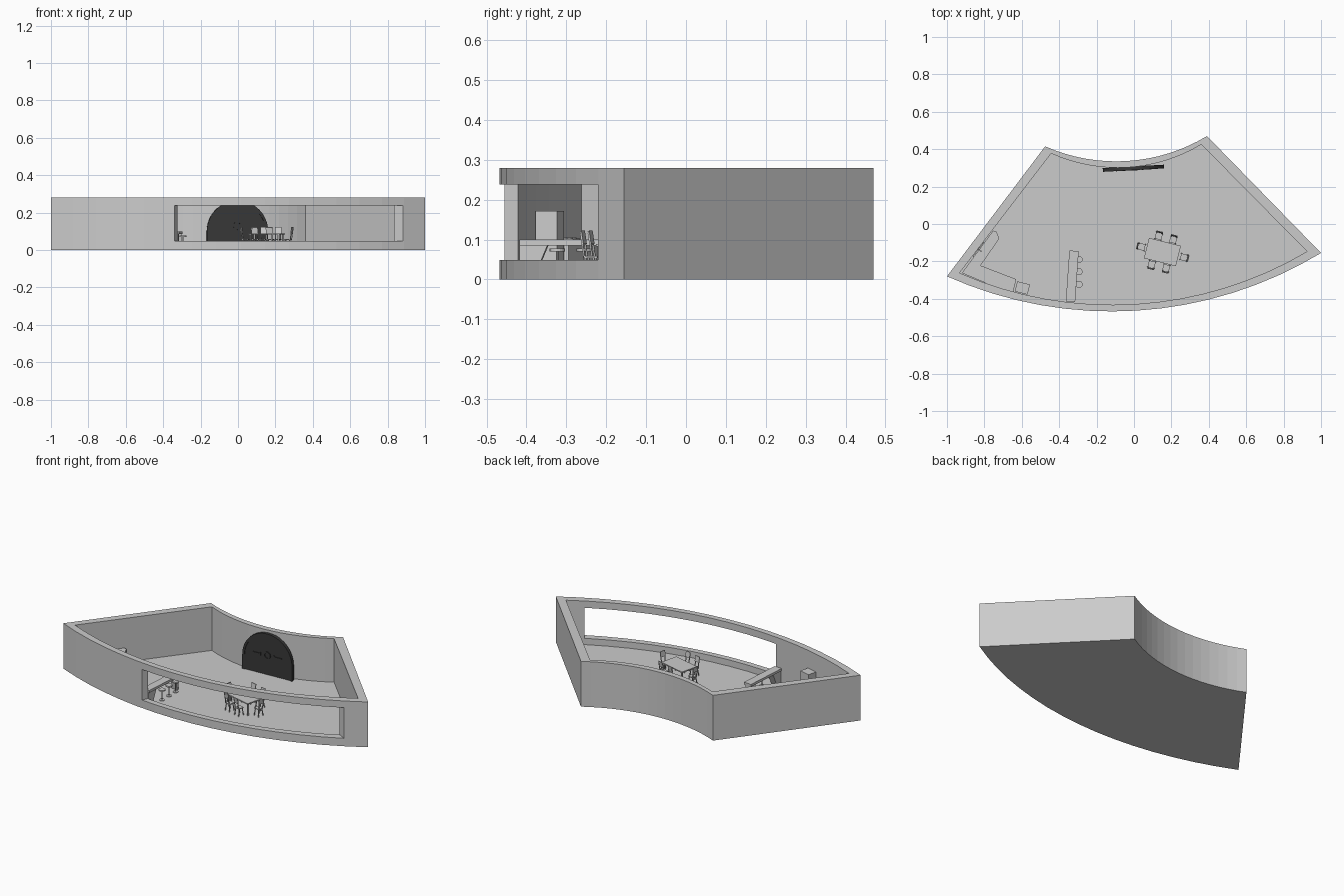
import bpy, bmesh
from math import sin, cos, pi, atan2, radians, hypot, asin
from mathutils import Matrix, Vector

if "Cube" in bpy.data.objects:
    bpy.data.objects.remove(bpy.data.objects["Cube"])

H, FLOOR = 0.28, 0.01


def finish(name, bm, mat=None, matrix=None):
    bmesh.ops.recalc_face_normals(bm, faces=bm.faces)
    me = bpy.data.meshes.new(name)
    bm.to_mesh(me)
    bm.free()
    ob = bpy.data.objects.new(name, me)
    bpy.context.collection.objects.link(ob)
    if mat:
        me.materials.append(mat)
    if matrix:
        ob.matrix_world = matrix
    return ob


def bridge(bm, a, b):
    for i in range(len(a)):
        j = (i + 1) % len(a)
        bm.faces.new((a[i], a[j], b[j], b[i]))


def prism(name, pts, z0, z1, mat=None, matrix=None):
    bm = bmesh.new()
    a = [bm.verts.new((x, y, z0)) for x, y in pts]
    b = [bm.verts.new((x, y, z1)) for x, y in pts]
    bridge(bm, a, b)
    bm.faces.new(a)
    bm.faces.new(b)
    return finish(name, bm, mat, matrix)


def box(bm, size, loc, rx=0, ry=0):
    m = (Matrix.Translation(loc) @ Matrix.Rotation(rx, 4, 'X') @ Matrix.Rotation(ry, 4, 'Y')
         @ Matrix.Diagonal((*size, 1)))
    bmesh.ops.create_cube(bm, size=1, matrix=m)


def disc(bm, r, z0, z1, x=0, y=0, n=16, r2=None):
    bmesh.ops.create_cone(bm, cap_ends=True, segments=n, radius1=r, radius2=r if r2 is None else r2,
                          depth=z1 - z0, matrix=Matrix.Translation((x, y, (z0 + z1) / 2)))


def place(x, y, deg=0, z=0):
    return Matrix.Translation((x, y, z)) @ Matrix.Rotation(radians(deg), 4, 'Z')


def arc(p, q, sag, n=16):
    # arc from p to q bulging towards -y
    p, q = Vector(p), Vector(q)
    d = q - p
    c = d.length
    r = (c * c / 4 + sag * sag) / (2 * sag)
    up = Vector((-d.y, d.x)) / c
    centre = (p + q) / 2 + up * (r - sag)
    half, base = asin(c / 2 / r), atan2(-up.y, -up.x)
    return [centre + r * Vector((cos(base + half * t), sin(base + half * t)))
            for t in (2 * i / n - 1 for i in range(n + 1))]


# room shell: curved front and back walls around a thin floor
outer = arc((-1, -.28), (1, -.155), .246) + arc((-.475, .415), (.39, .47), .106)[::-1]
inner = arc((-.933, -.262), (.925, -.147), .224) + arc((-.443, .377), (.36, .425), .099)[::-1]
bm = bmesh.new()
loops = [[bm.verts.new((p.x, p.y, z)) for p in pts]
         for pts, z in ((outer, 0), (outer, H), (inner, H), (inner, FLOOR))]
for a, b in zip(loops, loops[1:]):
    bridge(bm, a, b)
bm.faces.new(loops[0])
bm.faces.new(loops[-1])
room = finish("room_shell", bm)

# long window opening in the front wall
cutter = prism("window_cutter", [(-.394, -.56), (.4, -.62), (1.0, -.28), (.76, -.16), (-.304, -.385)], .049, .238)
cutter.hide_render = True
mod = room.modifiers.new("window", 'BOOLEAN')
mod.operation, mod.solver, mod.object = 'DIFFERENCE', 'EXACT', cutter
bpy.context.view_layer.objects.active = room
bpy.ops.object.modifier_apply(modifier=mod.name)
bpy.data.objects.remove(cutter)

# dark arched door in the back wall
dark = bpy.data.materials.new("dark")
dark.diffuse_color = (.04, .04, .04, 1)
dark.use_nodes = True
dark.node_tree.nodes["Principled BSDF"].inputs["Base Color"].default_value = dark.diffuse_color


def arch(r, base, spring=.1, n=24):
    return [(r, base)] + [(r * cos(pi * i / n), spring + r * sin(pi * i / n)) for i in range(n + 1)] + [(-r, base)]


door_m = place(-.003, .298, 3.2) @ Matrix.Rotation(pi / 2, 4, 'X')
prism("door_panel", arch(.152, FLOOR), -.006, .006, dark, door_m)
o, i_ = arch(.164, FLOOR), arch(.15, FLOOR)
prism("door_frame", o + i_[::-1], -.01, .01, dark, door_m)
bm = bmesh.new()
for s in (-1, 1):
    box(bm, (.05, .006, .006), (s * .07, .13, .008))
    box(bm, (.006, .02, .006), (s * .045, .13, .008))
n = 20
rings = [[bm.verts.new((r * cos(2 * pi * k / n), .13 + r * sin(2 * pi * k / n), z)) for k in range(n)]
         for r, z in ((.022, .006), (.022, .012), (.016, .012), (.016, .006))]
for a, b in zip(rings, rings[1:] + rings[:1]):
    bridge(bm, a, b)
finish("door_handles", bm, dark, door_m)

# corner kitchen counter
prism("kitchen_counter", [(-.753, -.035), (-.735, -.042), (-.72, -.078), (-.82, -.222), (-.63, -.295),
                          (-.645, -.362), (-.75, -.334), (-.92, -.262)], FLOOR, .1)
prism("fridge", [(-.035, -.028), (.035, -.028), (.035, .028), (-.035, .028)], FLOOR, .172,
      matrix=place(-.597, -.342, -14))
bm = bmesh.new()
box(bm, (.056, .05, .004), (0, 0, .101))
for x in (-.014, .014):
    for y in (-.012, .012):
        disc(bm, .008, .103, .105, x, y, 12)
finish("hob", bm, matrix=place(-.738, -.298, -18))

# sink rim and tap
bm = bmesh.new()
for s in (-1, 1):
    box(bm, (.09, .004, .004), (0, s * .022, .101))
    box(bm, (.004, .048, .004), (s * .045, 0, .101))
disc(bm, .004, .1, .15, 0, .028, 8)
box(bm, (.006, .03, .006), (0, .015, .15))
box(bm, (.005, .005, .012), (0, .002, .144))
for s in (-1, 1):
    disc(bm, .004, .1, .115, s * .018, .028, 8)
finish("sink_and_tap", bm, matrix=place(-.815, -.148, 52.5))

# bar counter with tapered supports
bar_m = place(-.33, -.278, -4)
prism("bar_top", [(-.025, -.138), (.025, -.138), (.025, .135), (-.025, .135)], .085, .1, matrix=bar_m)
side = Matrix(((0, 0, 1, 0), (1, 0, 0, 0), (0, 1, 0, 0), (0, 0, 0, 1)))
prism("bar_base", [(-.138, FLOOR), (-.1, FLOOR), (-.068, .086), (-.138, .086)], -.02, .02, matrix=bar_m @ side)
prism("bar_leg", [(.115, FLOOR), (.13, FLOOR), (.13, .086), (.105, .086)], -.02, .02, matrix=bar_m @ side)

# bar stools
for k, y in enumerate((-.19, -.255, -.323)):
    bm = bmesh.new()
    disc(bm, .015, FLOOR, FLOOR + .004)
    disc(bm, .003, FLOOR, .072, n=8)
    disc(bm, .019, .07, .078)
    finish(f"bar_stool_{k}", bm, matrix=place(-.294, y))

# dining table
table_m = place(.152, -.15, -14)
bm = bmesh.new()
box(bm, (.176, .112, .007), (0, 0, .0855))
for sx in (-1, 1):
    for sy in (-1, 1):
        box(bm, (.008, .008, .072), (sx * .078, sy * .046, .046))
finish("dining_table", bm, matrix=table_m)

# chairs: seat, four splayed legs, tilted back
for k, (x, y, rot) in enumerate(((-.04, .078, 0), (.04, .078, 0), (-.04, -.078, 180), (.04, -.078, 180),
                                 (-.115, 0, 90), (.118, 0, -90))):
    bm = bmesh.new()
    box(bm, (.036, .036, .005), (0, 0, .056))
    for sx in (-1, 1):
        for sy in (-1, 1):
            box(bm, (.004, .004, .047), (sx * .015, sy * .015, .033), sy * .12, -sx * .12)
        box(bm, (.004, .004, .06), (sx * .014, .021, .086), -.15)
    box(bm, (.036, .004, .034), (0, .0225, .105), -.15)
    finish(f"chair_{k}", bm, matrix=table_m @ place(x, y, rot))
